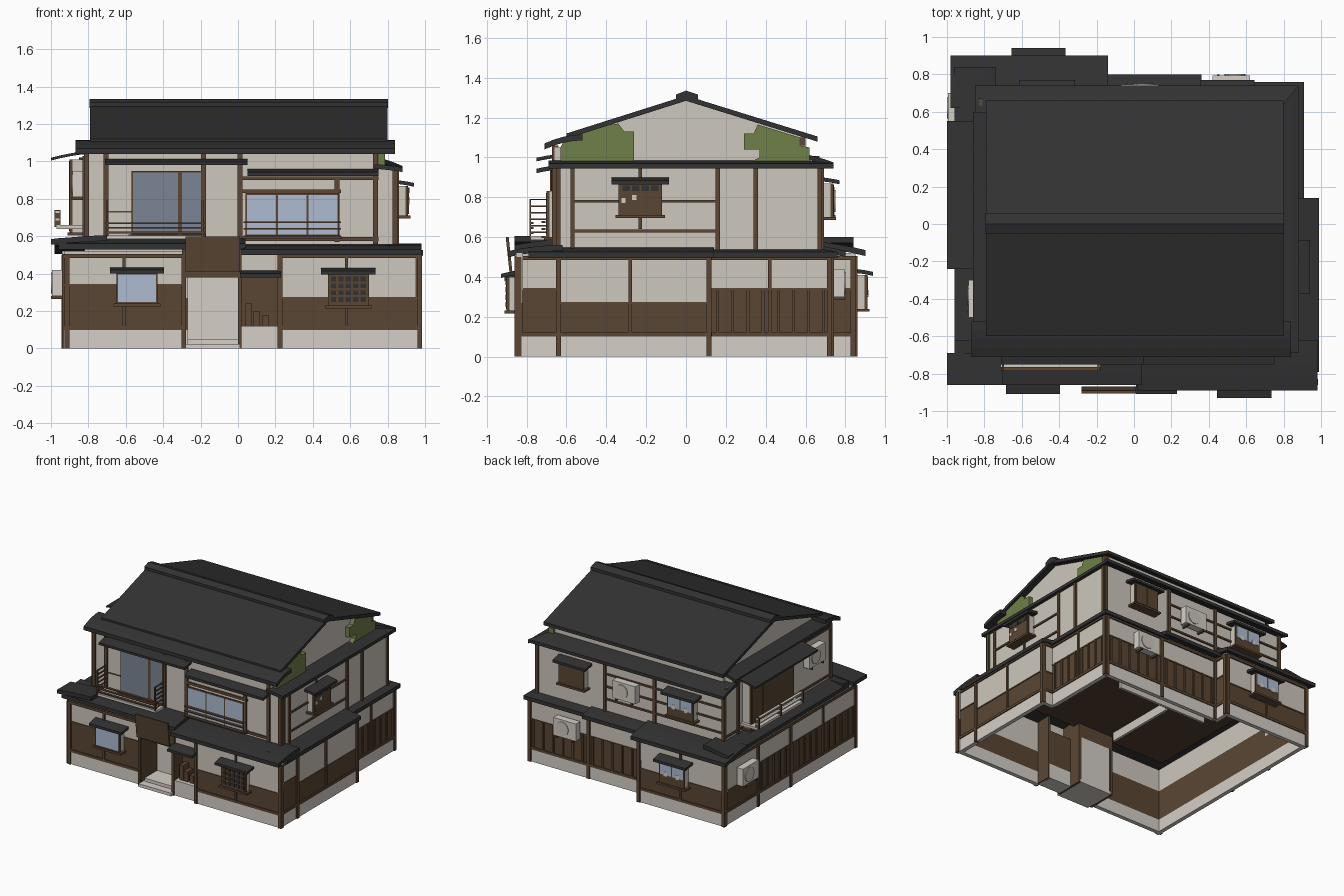
import bpy, bmesh, math
from mathutils import Matrix

old = bpy.data.objects.get("Cube")
if old:
    bpy.data.objects.remove(old)


def material(name, r, g, b):
    m = bpy.data.materials.new(name)
    m.use_nodes = True
    m.diffuse_color = (r, g, b, 1)
    m.node_tree.nodes["Principled BSDF"].inputs["Base Color"].default_value = (r, g, b, 1)
    return m


PLASTER = material("warm plaster", .62, .58, .51)
STONE = material("pale stone", .66, .62, .57)
PANEL = material("brown boards", .1, .062, .034)
POST = material("timber posts", .108, .062, .035)
TILE = material("charcoal tile", .032, .032, .033)
GLASS = material("blue glass", .42, .5, .64)
DOORGLASS = material("dark glass", .2, .235, .3)
LEAF = material("ivy green", .16, .215, .068)
SHADOW = material("dark timber", .085, .052, .03)
METAL = material("light metal", .66, .63, .57)

# Each side uses u along the wall, d outward from the centre, z up
SIDES = {"front": lambda u, d, z: (u, -d, z), "back": lambda u, d, z: (u, d, z),
         "right": lambda u, d, z: (d, u, z), "left": lambda u, d, z: (-d, u, z)}


def finish(name, bm, mat):
    bmesh.ops.recalc_face_normals(bm, faces=bm.faces)
    me = bpy.data.meshes.new(name)
    bm.to_mesh(me)
    bm.free()
    me.materials.append(mat)
    ob = bpy.data.objects.new(name, me)
    bpy.context.collection.objects.link(ob)


def prism(name, side, u0, u1, prof, mat, hip=0):
    """Extrude a (d, z) profile along a wall; hip slants the far end by depth."""
    bm = bmesh.new()
    far = max(d for d, z in prof)
    a = [bm.verts.new(SIDES[side](u0, d, z)) for d, z in prof]
    b = [bm.verts.new(SIDES[side](u1 - hip * (far - d), d, z)) for d, z in prof]
    bm.faces.new(a)
    bm.faces.new(b[::-1])
    for i in range(len(prof)):
        j = (i + 1) % len(prof)
        bm.faces.new((a[i], a[j], b[j], b[i]))
    finish(name, bm, mat)


def box(name, side, u0, u1, d0, d1, z0, z1, mat):
    prism(name, side, u0, u1, [(d0, z0), (d1, z0), (d1, z1), (d0, z1)], mat)


def pent(name, side, u0, u1, d0, d1, z0, z1, thick=.03, bend=1.5, hip=0):
    """Lean-to roof with a softly drooping edge."""
    top = [(d0 + (d1 - d0) * t, z0 + (z1 - z0) * t ** bend) for t in (0, .25, .5, .75, 1)]
    low = [(d, z - thick) for d, z in reversed(top)]
    prism(name, side, u0, u1, top + low, TILE, hip)


def posts(name, side, us, d, z0, z1, w=.013):
    for u in us:
        box(name, side, u - w, u + w, d - .02, d + .012, z0, z1, POST)


def rail(name, side, u0, u1, d, zs, h=.012, mat=POST):
    for z in zs:
        box(name, side, u0, u1, d - .01, d + .01, z - h / 2, z + h / 2, mat)


def wall(side, u0, u1, d, board, us=(), mids=(), battens=0):
    """Ground floor wall: stone base, boards, plaster, rails and posts."""
    box(side + "_stone_base", side, u0, u1, d - .03, d + .003, 0, .1, STONE)
    box(side + "_boards", side, u0, u1, d - .03, d + .002, .1, board, PANEL)
    box(side + "_plaster", side, u0, u1, d - .03, d, board, .52, PLASTER)
    rail(side + "_sill_beam", side, u0, u1, d, (.11,), .02)
    rail(side + "_board_cap", side, u0, u1, d - .004, (board,), .01)
    rail(side + "_top_beam", side, u0, u1, d, (.495,), .02)
    posts(side + "_post", side, us, d, 0, .5)
    posts(side + "_middle_post", side, mids, d, .11, .5, .008)
    for i in range(battens):
        u = u0 + (u1 - u0) * (i + .5) / battens
        box(side + "_batten", side, u - .007, u + .007, d, d + .012, .12, board, POST)


def window(name, side, u0, u1, d, z0, z1, mat=GLASS, out=.06, panes=2, roof=True, cover=0):
    """Plaster-sided box window with framed panes, a sill and its own small roof."""
    box(name + "_box", side, u0 + .004, u1 - .004, d - .01, d + out - .012, z0, z1, PLASTER)
    box(name + "_frame", side, u0, u1, d + out - .014, d + out, z0, z1, PANEL)
    f = .009
    step = (u1 - u0 - f) / panes
    for i in range(panes):
        a, b = u0 + f + i * step, u0 + (i + 1) * step
        box(name + "_pane", side, a, b, d + out, d + out + .003, z0 + f + cover, z1 - f, mat)
        if cover:
            m = (a + b) / 2
            box(name + "_paper", side, m - .015, m + .015, d + out, d + out + .005,
                z0 + cover, z0 + cover + .035, STONE)
    box(name + "_sill", side, u0 - .015, u1 + .015, d, d + out + .012, z0 - .015, z0, POST)
    if roof:
        pent(name + "_roof", side, u0 - .035, u1 + .035, d - .01, d + out + .03, z1 + .03, z1 + .015, .02)


def fan_unit(name, side, u, d, z):
    """Outdoor air unit with round grille on brackets."""
    box(name + "_case", side, u - .1, u + .1, d + .01, d + .065, z - .07, z + .07, METAL)
    bm = bmesh.new()
    rot = Matrix.Rotation(math.pi / 2, 4, "X" if side in ("front", "back") else "Y")
    at = Matrix.Translation(SIDES[side](u + .02, d + .067, z))
    bmesh.ops.create_cone(bm, cap_ends=True, segments=20, radius1=.055, radius2=.055, depth=.008, matrix=at @ rot)
    finish(name + "_ring", bm, PLASTER)
    for s in (-.07, .07):
        box(name + "_bracket", side, u + s - .006, u + s + .006, d, d + .07, z - .085, z - .07, SHADOW)


# Ground floor walls
wall("front", -.93, -.29, .82, .34, (-.915, -.29), (-.61,))
wall("front", .22, .98, .85, .27, (.225, .972), (.58,))
wall("right", -.85, -.64, .97, .34, (-.84, -.64))
wall("right", -.64, .12, .97, .27, (.115,), (-.28,))
wall("right", .12, .73, .88, .34, (.72,), (.42,), 8)
wall("back", .86, .97, .12, .27)
wall("back", -.17, .88, .73, .34, (.87, .35, -.16), (), 12)
wall("right", .71, .85, -.17, .34, (.84,))
wall("back", -.94, -.17, .85, .27, (-.93, -.18), (-.55,))
wall("left", -.82, .42, .93, .34, (-.81, .01, .42), (-.4,), 16)
wall("left", .42, .85, .93, .27, (.84,))

# Recessed entrance, steps and sign board
box("entrance_screen", "front", -.27, 0, .6, .64, .04, .38, STONE)
box("entrance_lintel", "front", -.29, .01, .6, .84, .38, .53, PANEL)
for u in (-.3, 0):
    box("entrance_side_wall", "front", u, u + .02, .6, .84, 0, .53, PANEL)
box("upper_step", "front", -.27, 0, .6, .8, .02, .05, STONE)
box("lower_step", "front", -.28, .01, .6, .86, 0, .025, STONE)
prism("sign_board", "front", -.28, .01, [(.87, .41), (.885, .41), (.905, .6), (.89, .6)], PANEL)

# Display alcove beside the entrance
box("alcove_back", "front", .02, .22, .7, .73, .12, .4, PANEL)
box("alcove_base", "front", .02, .22, .7, .83, 0, .12, STONE)
box("alcove_header", "front", .01, .22, .78, .82, .39, .52, PLASTER)
box("alcove_side", "front", .21, .23, .7, .85, 0, .52, PANEL)
pent("alcove_roof", "front", .01, .23, .8, .91, .42, .4, .02)
for u, h in ((.04, .12), (.08, .08), (.13, .06)):
    box("alcove_crate", "front", u, u + .035, .73, .8, .12, .12 + h, POST)

# Ground floor openings and air units
window("front_left_window", "front", -.65, -.43, .82, .24, .405, panes=1)
window("front_lattice_window", "front", .48, .7, .85, .23, .4, PANEL, .05, 1)
for i in range(5):
    for j in range(4):
        u, z = .496 + i * .04, .248 + j * .037
        box("lattice_hole", "front", u, u + .028, .9, .906, z, z + .026, TILE)
window("back_low_window", "back", -.62, -.4, .85, .24, .41, cover=.06)
fan_unit("back_low_fan", "back", .52, .73, .37)
fan_unit("left_low_fan", "left", .6, .93, .35)

# Ground floor roofs
pent("front_left_low_roof", "front", -.96, .04, .62, .86, .59, .56)
pent("front_right_low_roof", "front", .02, .98, .62, .89, .56, .53, .03, 2)
pent("right_front_low_roof", "right", -.79, .14, .8, .99, .55, .525)
pent("right_back_low_roof", "right", .1, .76, .76, .91, .548, .525, hip=1)
pent("back_right_low_roof", "back", .3, .91, .61, .76, .548, .525, hip=1)
pent("back_middle_low_roof", "back", -.16, .36, .62, .8, .56, .53)
pent("back_left_low_roof", "back", -.98, -.14, .62, .9, .58, .535)
pent("left_low_roof", "left", -.69, .84, .74, .96, .6, .565)
pent("left_corner_low_roof", "left", -.86, -.69, .7, 1, .605, .585)

# Ceiling, hanging partitions and upper floor body
box("ground_ceiling", "front", -.82, .85, -.68, .66, .49, .5, SHADOW)
box("long_partition", "right", -.55, .05, -.28, -.26, .42, .49, PLASTER)
box("cross_partition", "back", -.6, .2, .07, .09, .42, .49, PLASTER)
box("upper_walls", "front", -.82, .85, -.68, .66, .5, .96, PLASTER)
box("upper_front_wall", "front", -.82, .75, -.58, .66, .96, 1.05, PLASTER)
prism("gable_block", "front", -.75, .75,
      [(-.6, .95), (.6, .95), (.6, 1.096), (0, 1.287), (-.6, 1.1)], PLASTER)

# Upper posts and beams
posts("front_upper_post", "front", (-.81, -.705, -.185, .01, .735), .66, .55, 1.06)
posts("front_window_post", "front", (.53,), .66, .57, .91)
posts("front_corner_post", "front", (.84,), .66, .53, .96)
rail("front_upper_beam", "front", .02, .75, .66, (.91, .585), .02)
rail("front_window_head", "front", .02, .55, .66, (.84,), .02)
posts("right_upper_post", "right", (-.64, -.57, .16, .35, .67), .85, .53, .97, .011)
posts("right_middle_post", "right", (-.23,), .85, .64, .97, .008)
rail("right_upper_beam", "right", -.57, .16, .85, (.63, .78), .014)
rail("right_head_beam", "right", -.66, .68, .85, (.955,), .02)
posts("back_upper_post", "back", (.84, .24, -.2, -.81), .68, .53, .97)
rail("back_upper_beam", "back", -.82, .24, .68, (.65, .75, .85), .014)
posts("left_upper_post", "left", (-.65, -.15, .52), .82, .55, 1.03)
rail("left_upper_beam", "left", -.65, .67, .82, (.62, 1.0), .016)

# Upper openings and air units
window("balcony_door", "front", -.57, -.19, .66, .61, .95, DOORGLASS, .016, 1, False)
box("door_meeting_post", "front", -.32, -.3, .66, .682, .61, .95, POST)
rail("balcony_wall_rail", "front", -.7, -.57, .655, (.73,), .008)
window("front_upper_window", "front", .04, .54, .66, .6, .83, GLASS, .04, 3, False)
rail("front_window_rail", "front", .03, .55, .715, (.6, .64, .675), .009)
window("right_upper_window", "right", -.34, -.12, .85, .71, .87, PANEL)
for i in range(4):
    u = -.32 + i * .048
    box("right_window_shade", "right", u, u + .038, .91, .916, .83, .86, TILE)
for u, z in ((-.325, .77), (-.27, .785)):
    box("right_window_paper", "right", u, u + .022, .91, .916, z, z + .025, STONE)
window("back_upper_window", "back", -.58, -.35, .68, .7, .87, cover=.06)
window("back_shuttered_window", "back", .39, .61, .68, .7, .87, PANEL)
fan_unit("back_upper_fan", "back", .03, .68, .78)
fan_unit("left_upper_fan", "left", -.4, .82, .88)
window("left_bay", "left", -.08, .46, .82, .62, 1.01, PANEL, .08, 4, False)
box("left_bay_deck", "left", -.1, .48, .82, .97, .64, .66, PLASTER)
rail("left_bay_rail", "left", -.1, .48, .965, (.69, .73), .01, METAL)
posts("left_bay_rail_post", "left", (-.09, .19, .47), .968, .65, .74, .006)
pent("left_bay_roof", "left", -.24, .55, .8, 1, 1.055, 1.02, .015)

# Balcony with slatted railings
box("balcony_floor", "front", -.71, -.18, .66, .78, .585, .605, STONE)
rail("balcony_front_rail", "front", -.71, -.18, .775, (.62, .645, .67), .009)
for u in (-.7, -.19):
    for i in range(6):
        z = .62 + i * .033
        box("balcony_side_rail", "front", u - .006, u + .006, .66, .78, z, z + .007, POST)
    box("balcony_end_post", "front", u - .006, u + .006, .777, .785, .6, .79, POST)

# Upper lean-to roofs
pent("balcony_roof", "front", -.71, .05, .64, .75, 1.015, .998, .018)
pent("front_window_roof", "front", .05, .75, .64, .75, .96, .943, .022)
pent("front_upper_roof", "front", -.87, .84, .52, .71, 1.115, 1.07, .03, 2)
pent("right_upper_roof", "right", -.69, .74, .73, .88, .985, .968, .025, hip=1)
pent("back_upper_roof", "back", -.85, .88, .56, .74, 1.02, .975, .025, hip=.8)
pent("left_upper_roof", "left", -.59, .6, .72, .86, 1.095, 1.06, .025)

# Main gable roof and ridge
pent("main_roof_front", "front", -.79, .8, 0, .6, 1.31, 1.12, .026, 1)
pent("main_roof_back", "back", -.79, .8, 0, .66, 1.31, 1.105, .026, 1)
prism("ridge_cap", "front", -.795, .803, [(-.06, 1.285), (.05, 1.285), (.05, 1.315),
                                          (0, 1.335), (-.06, 1.315)], TILE)

# Ivy clumps on the right gable, with a stub of timber behind
prism("front_ivy", "front", .74, .785, [(.63, .98), (.26, .98), (.26, 1.13), (.31, 1.13),
                                        (.34, 1.17), (.4, 1.16), (.61, 1.09), (.63, 1.05)], LEAF)
prism("back_ivy", "front", .74, .785, [(-.29, 1.04), (-.29, 1.12), (-.34, 1.12), (-.36, 1.165),
                                       (-.57, 1.1), (-.57, 1.06), (-.62, 1.05), (-.62, .98),
                                       (-.33, .98), (-.37, 1.0), (-.37, 1.04)], LEAF)
box("gable_timber_stub", "right", .57, .6, .74, .78, 1.06, 1.1, POST)
